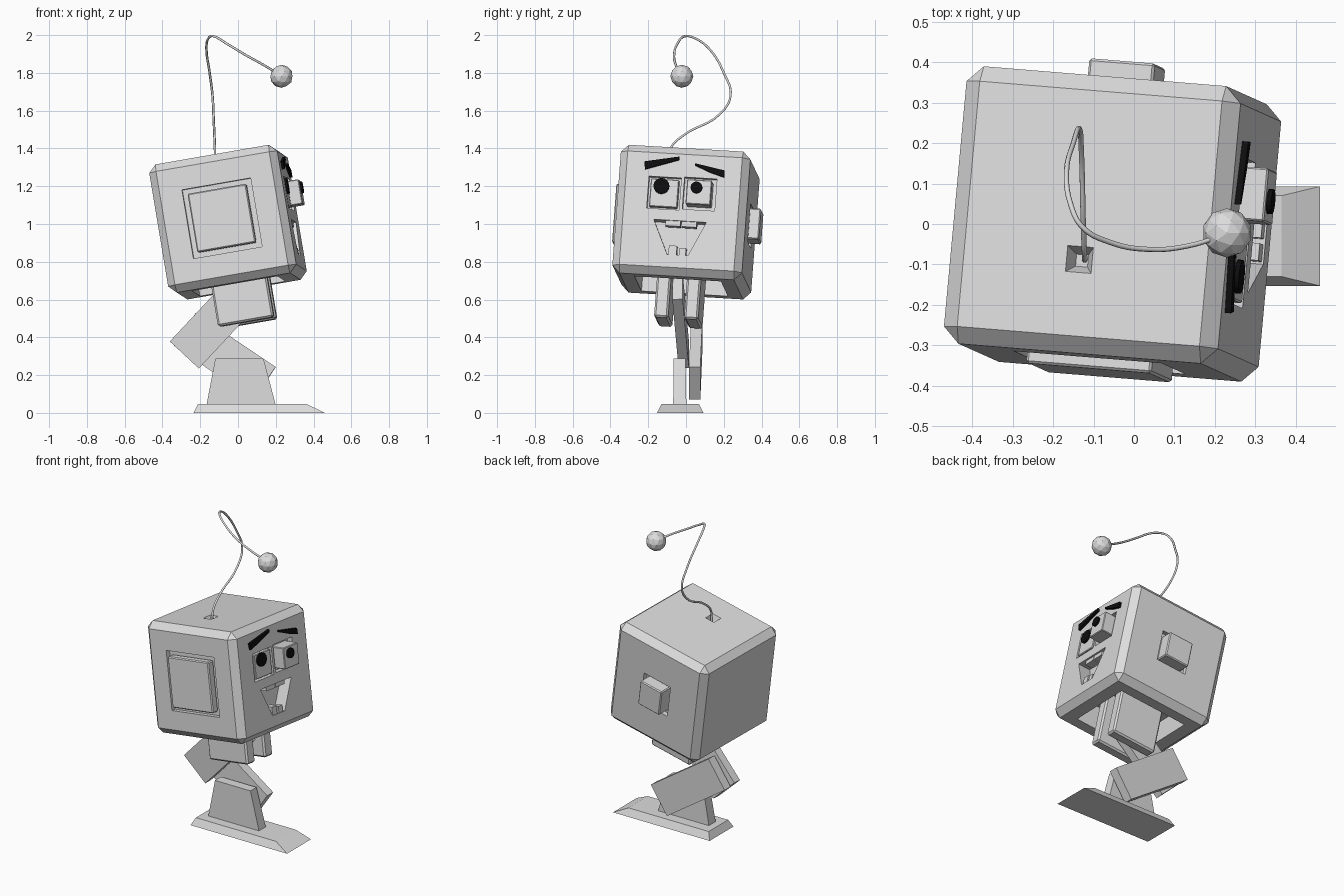
import bpy, bmesh, math
from mathutils import Matrix, Vector

if "Cube" in bpy.data.objects:
    bpy.data.objects.remove(bpy.data.objects["Cube"])


def material(name, rgb):
    m = bpy.data.materials.new(name)
    m.diffuse_color = (*rgb, 1)
    m.use_nodes = True
    m.node_tree.nodes["Principled BSDF"].inputs["Base Color"].default_value = m.diffuse_color
    return m


GREY = material("light grey", (0.72, 0.72, 0.72))
BLACK = material("black", (0.004, 0.004, 0.004))

# Tilted head frame: local x = face direction, y = side, z = up
F = Vector((0.98, -0.08, 0.17)).normalized()
S = Vector((0.085, 0.99, -0.06))
S = (S - F * S.dot(F)).normalized()
U = F.cross(S)
HEAD = Matrix((F, S, U)).transposed().to_4x4()
HEAD.translation = (-0.053, 0, 1.01)
WORLD = Matrix.Identity(4)


def loft(bm, a, b):
    """Closed solid between two rings of equal length."""
    va = [bm.verts.new(p) for p in a]
    vb = [bm.verts.new(p) for p in b]
    n = len(a)
    faces = [bm.faces.new(va[::-1]), bm.faces.new(vb)]
    for i in range(n):
        j = (i + 1) % n
        faces.append(bm.faces.new((va[i], va[j], vb[j], vb[i])))
    bmesh.ops.recalc_face_normals(bm, faces=faces)


def rect(x0, x1, y0, y1, z):
    return [(x0, y0, z), (x1, y0, z), (x1, y1, z), (x0, y1, z)]


def add_box(bm, c, size):
    (x, y, z), (a, b, d) = c, [v / 2 for v in size]
    loft(bm, rect(x - a, x + a, y - b, y + b, z - d), rect(x - a, x + a, y - b, y + b, z + d))


def add_plate(bm, pts, f0, f1):
    """Outline in the face plane, extruded along the face direction."""
    loft(bm, [(f0, *p) for p in pts], [(f1, *p) for p in pts])


def finish(name, bm, frame, mat, bevel=0):
    if bevel:
        bmesh.ops.bevel(bm, geom=bm.edges[:], offset=bevel, segments=1, affect='EDGES')
    me = bpy.data.meshes.new(name)
    bm.to_mesh(me)
    bm.free()
    me.materials.append(mat)
    ob = bpy.data.objects.new(name, me)
    bpy.context.collection.objects.link(ob)
    ob.matrix_world = frame
    return ob


def box(name, c, size, frame=HEAD, mat=GREY, bevel=0):
    bm = bmesh.new()
    add_box(bm, c, size)
    return finish(name, bm, frame, mat, bevel)


def plate(name, pts, f0, f1, mat):
    bm = bmesh.new()
    add_plate(bm, pts, f0, f1)
    return finish(name, bm, HEAD, mat)


H = 0.345
EYES = ((-0.096, 0.091), (0.093, 0.097))
MOUTH = [(-0.14, -0.053), (0.14, -0.053), (0.055, -0.237), (-0.055, -0.237)]

# Head: chamfered cube with all recesses cut out
head = box("head", (0, 0, 0), (2 * H,) * 3, bevel=0.04)
bm = bmesh.new()
for s, u in EYES:
    add_box(bm, (H, s, u), (0.07, 0.172, 0.172))
add_plate(bm, MOUTH, H - 0.08, H + 0.05)
add_box(bm, (0, -H, 0), (0.37, 0.06, 0.37))
add_box(bm, (0, H, 0), (0.205, 0.06, 0.205))
add_box(bm, (0, 0, -H), (0.46, 0.46, 0.30))
AX, AY = -0.015, -0.115
loft(bm, rect(AX - .015, AX + .015, AY - .015, AY + .015, H - 0.04),
     rect(AX - .034, AX + .034, AY - .034, AY + .034, H + 0.004))
cutter = finish("head_cutter", bm, HEAD, GREY)
cutter.hide_render = True
cutter.hide_viewport = False
cutter.display_type = 'WIRE'
mod = head.modifiers.new("recesses", 'BOOLEAN')
mod.operation = 'DIFFERENCE'
mod.solver = 'EXACT'
mod.object = cutter

# Side panel and side button
box("side_panel", (0, -H, 0), (0.315, 0.05, 0.315), bevel=0.006)
box("side_button", (0, H + 0.01, 0), (0.165, 0.09, 0.165), bevel=0.006)

# Eyes: one flush, one popping out
box("flush_eye", (H - 0.02, *EYES[0]), (0.04, 0.15, 0.15), bevel=0.004)
box("popped_eye", (H + 0.01, *EYES[1]), (0.10, 0.132, 0.132), bevel=0.004)
for name, s, u, r, f in (("flush_pupil", -0.112, 0.127, 0.042, H),
                         ("popped_pupil", 0.08, 0.12, 0.031, H + 0.06)):
    ring = [(s + r * math.cos(k * math.pi / 8), u + r * math.sin(k * math.pi / 8)) for k in range(16)]
    plate(name, ring, f - 0.004, f + 0.012, BLACK)

# Eyebrows
plate("brow_one", [(-0.212, 0.252), (-0.027, 0.289), (-0.027, 0.272), (-0.205, 0.211)],
      H - 0.005, H + 0.015, BLACK)
plate("brow_two", [(0.058, 0.258), (0.217, 0.229), (0.219, 0.192), (0.145, 0.213), (0.06, 0.247)],
      H - 0.005, H + 0.015, BLACK)

# Teeth
for i, s in enumerate((-0.038, 0.048)):
    box(f"upper_tooth_{i + 1}", (H - 0.035, s, -0.066), (0.05, 0.08, 0.03))
box("lower_tooth_1", (H - 0.03, -0.028, -0.213), (0.05, 0.043, 0.052))
box("lower_tooth_2", (H - 0.03, 0.025, -0.218), (0.05, 0.035, 0.042))

# Hip plates under the head
for name, s in (("hip_plate_near", -0.08), ("hip_plate_far", 0.08)):
    box(name, (0.015, s, -0.37), (0.30, 0.075, 0.35), bevel=0.01)


def limb(name, p, q, width, thick):
    """Flat bar running from p to q, its thickness roughly along y."""
    p, q = Vector(p), Vector(q)
    x = (q - p).normalized()
    z = x.cross(Vector((0, 1, 0))).normalized()
    frame = Matrix((x, z.cross(x), z)).transposed().to_4x4()
    frame.translation = (p + q) / 2
    return box(name, (0, 0, 0), ((q - p).length, thick, width), frame)


# Leg bars
limb("thigh", (-0.283, -0.012, 0.308), (0.058, -0.045, 0.673), 0.21, 0.055)
limb("shin", (0.1415, 0.046, 0.1565), (-0.282, 0.058, 0.442), 0.208, 0.06)

# Ankle and foot
bm = bmesh.new()
loft(bm, rect(-0.167, 0.20, -0.068, 0.002, 0.04), rect(-0.12, 0.135, -0.065, -0.003, 0.288))
finish("ankle", bm, WORLD, GREY)
bm = bmesh.new()
loft(bm, rect(-0.235, 0.46, -0.153, 0.093, 0), rect(-0.212, 0.365, -0.13, 0.07, 0.046))
finish("foot", bm, WORLD, GREY)

# Antenna wire and ball
PATH = [(-.122, -.09, 1.32), (-.122, -.082, 1.40), (-.125, -.013, 1.47), (-.13, .177, 1.58),
        (-.135, .236, 1.68), (-.15, .20, 1.80), (-.167, .125, 1.925), (-.157, .05, 1.982),
        (-.13, -.005, 1.994), (-.06, -.045, 1.955), (.04, -.063, 1.895),
        (.13, -.055, 1.845), (.23, -.025, 1.785)]
cu = bpy.data.curves.new("antenna_wire", 'CURVE')
cu.dimensions = '3D'
cu.bevel_depth = 0.0065
cu.bevel_resolution = 1
cu.resolution_u = 6
sp = cu.splines.new('BEZIER')
sp.bezier_points.add(len(PATH) - 1)
for bp, co in zip(sp.bezier_points, PATH):
    bp.co = co
    bp.handle_left_type = bp.handle_right_type = 'AUTO'
cu.materials.append(GREY)
bpy.context.collection.objects.link(bpy.data.objects.new("antenna_wire", cu))

bm = bmesh.new()
bmesh.ops.create_icosphere(bm, subdivisions=2, radius=0.061)
finish("antenna_ball", bm, Matrix.Translation((0.23, -0.022, 1.782)), GREY)
